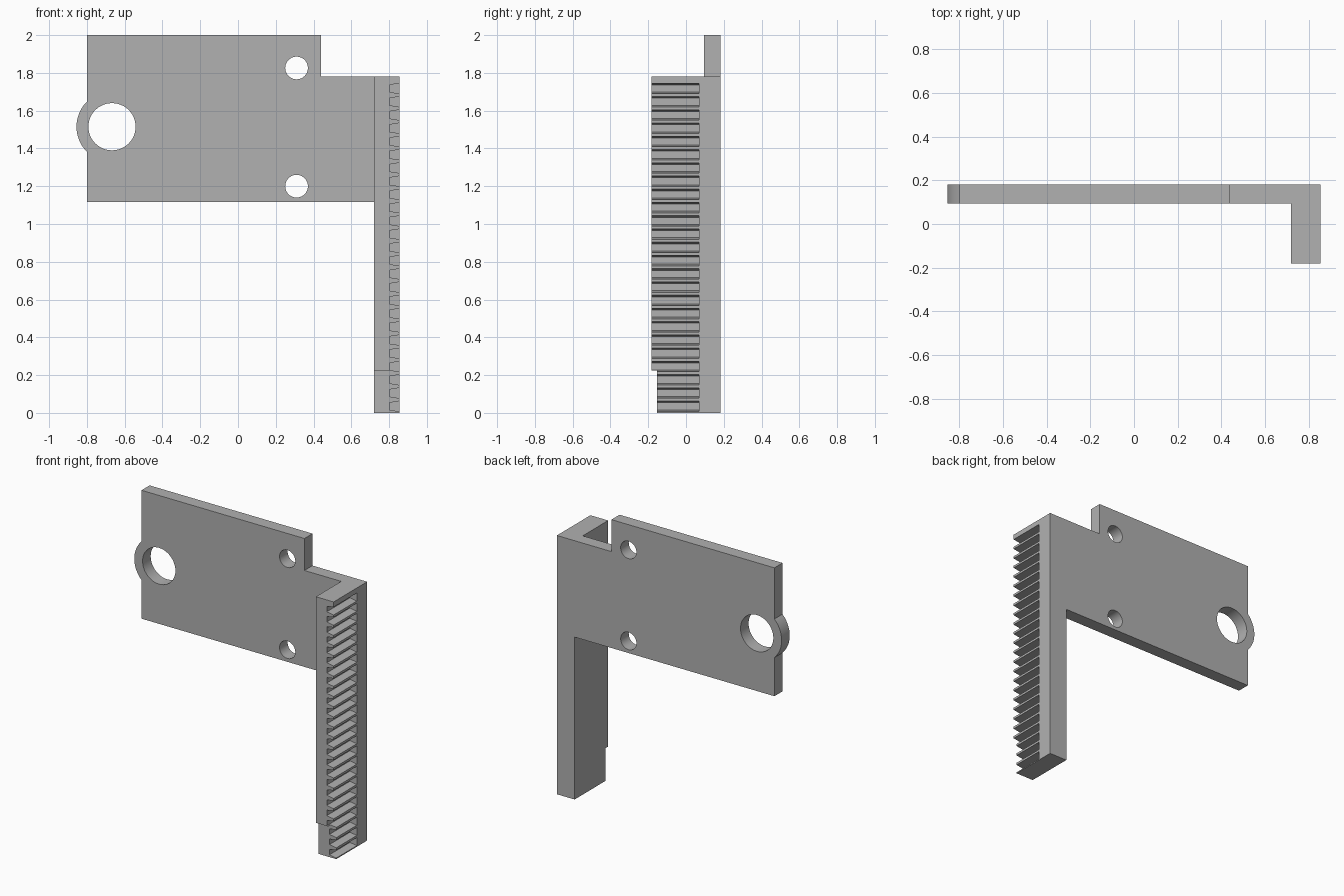
import bpy, bmesh, math
from mathutils import Vector

if "Cube" in bpy.data.objects:
    bpy.data.objects.remove(bpy.data.objects["Cube"])

grey = bpy.data.materials.new("neutral grey")
grey.use_nodes = True
grey.diffuse_color = (0.44, 0.44, 0.44, 1)
grey.node_tree.nodes["Principled BSDF"].inputs["Base Color"].default_value = (0.44, 0.44, 0.44, 1)


def prisms(name, outlines, y0, y1):
    """Extrude closed (x, z) outlines from y0 to y1 as one object."""
    bm = bmesh.new()
    for outline in outlines:
        face = bm.faces.new([bm.verts.new((x, y0, z)) for x, z in outline])
        ext = bmesh.ops.extrude_face_region(bm, geom=[face])
        verts = [g for g in ext["geom"] if isinstance(g, bmesh.types.BMVert)]
        bmesh.ops.translate(bm, verts=verts, vec=Vector((0, y1 - y0, 0)))
    bmesh.ops.recalc_face_normals(bm, faces=bm.faces)
    mesh = bpy.data.meshes.new(name)
    bm.to_mesh(mesh)
    bm.free()
    mesh.materials.append(grey)
    obj = bpy.data.objects.new(name, mesh)
    bpy.context.scene.collection.objects.link(obj)
    return obj


def rect(x0, x1, z0, z1):
    return [(x0, z0), (x1, z0), (x1, z1), (x0, z1)]


def arc(cx, cz, r, start, end, n):
    angles = [start + (end - start) * i / n for i in range(n + 1)]
    return [(cx + r * math.cos(a), cz + r * math.sin(a)) for a in angles]


def circle(cx, cz, r, n=48):
    return arc(cx, cz, r, 0, math.tau, n)[:-1]


def combine(target, tool, operation):
    mod = target.modifiers.new(operation.lower(), 'BOOLEAN')
    mod.operation, mod.object, mod.solver = operation, tool, 'EXACT'
    tool.hide_render = True
    graph = bpy.context.evaluated_depsgraph_get()
    mesh = bpy.data.meshes.new_from_object(target.evaluated_get(graph))
    target.modifiers.clear()
    target.data = mesh
    bpy.data.objects.remove(tool)


LEFT, RIGHT, ARM = -0.8, 0.855, 0.72
BACK, TOP, BOTTOM = 0.182, 1.78, 1.117
RING_X, RING_Z, RING_R = -0.667, 1.515, 0.188

# Mounting plate with stepped corner and rounded boss on its edge
half = math.acos((RING_X - LEFT) / RING_R)
boss = arc(RING_X, RING_Z, RING_R, math.pi - half, math.pi + half, 24)
plate = prisms("plate", [[(LEFT, BOTTOM), (0.8, BOTTOM), (0.8, TOP), (0.44, TOP),
                          (0.44, 2), (LEFT, 2)] + boss], 0.094, BACK)

# Rack arm, shortened at the lower front
arm = prisms("bracket", [rect(ARM, RIGHT, 0, TOP)], -BACK, BACK)
combine(arm, prisms("step_cutter", [rect(0.6, 1, -0.1, 0.225)], -0.3, -0.153), 'DIFFERENCE')
combine(arm, plate, 'UNION')

# Round holes through the plate
holes = [circle(RING_X, RING_Z, 0.125), circle(0.31, 1.826, 0.06), circle(0.31, 1.2, 0.06)]
combine(arm, prisms("hole_cutter", holes, 0, 0.3), 'DIFFERENCE')

# Gear rack grooves, widening towards the open side
floor, mouth, count, pitch = 0.803, 0.865, 25, 0.0701
grooves = []
for i in range(count):
    z = 0.035 + i * pitch
    grooves.append([(floor, z - 0.019), (mouth, z - 0.029), (mouth, z + 0.029), (floor, z + 0.019)])
combine(arm, prisms("groove_cutter", grooves, -0.3, 0.07), 'DIFFERENCE')

# Smooth hole walls, crisp edges
arm.name = "rack_bracket"
bpy.ops.object.select_all(action='DESELECT')
arm.select_set(True)
bpy.context.view_layer.objects.active = arm
bpy.ops.object.shade_smooth_by_angle(angle=math.radians(12))
